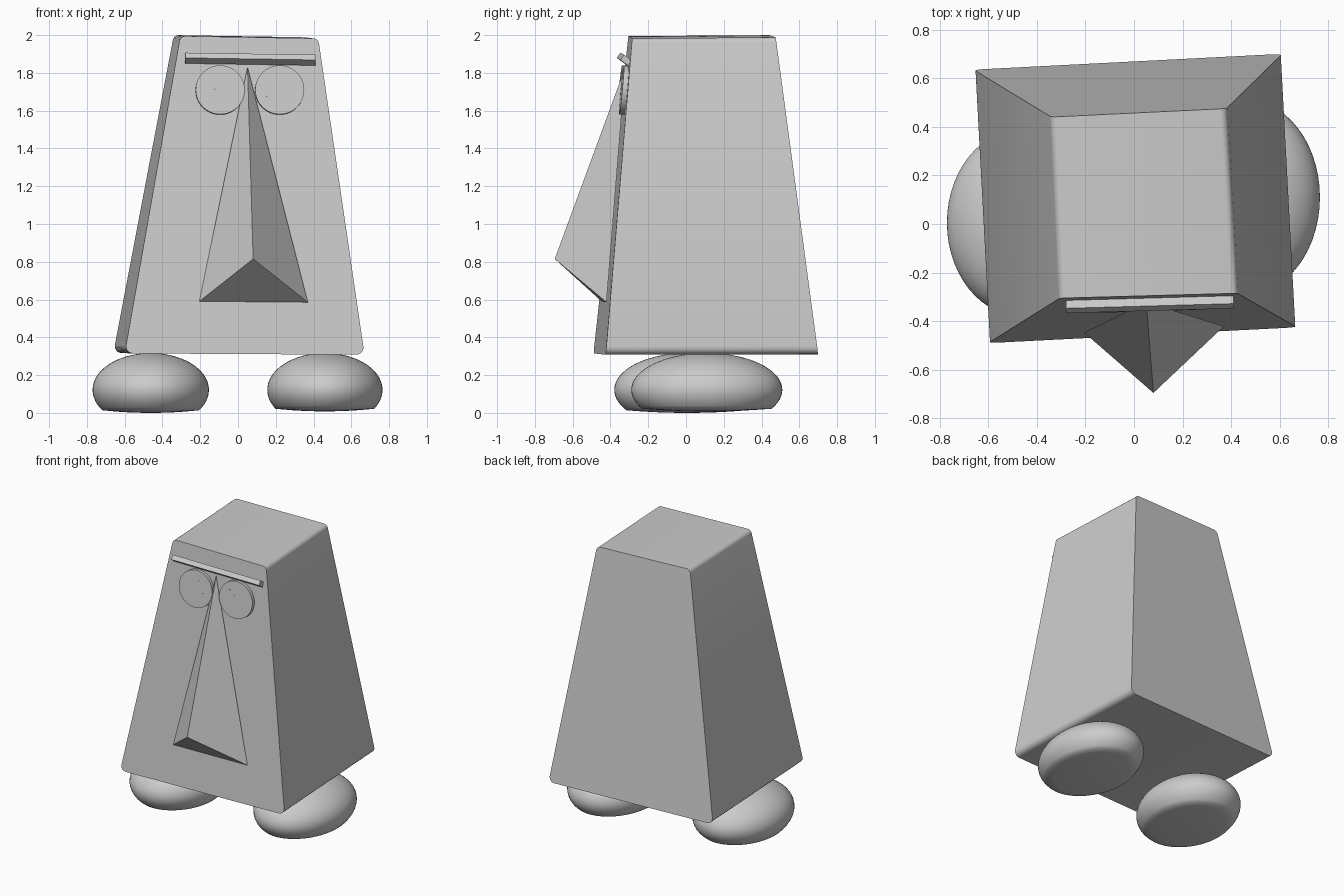
import bpy, bmesh, math
from mathutils import Vector, Matrix

if "Cube" in bpy.data.objects:
    bpy.data.objects.remove(bpy.data.objects["Cube"], do_unlink=True)

GREY = (0.6, 0.6, 0.6, 1)
mat = bpy.data.materials.new("plain_grey")
mat.use_nodes = True
mat.diffuse_color = GREY
mat.node_tree.nodes["Principled BSDF"].inputs["Base Color"].default_value = GREY


def finish(name, bm, smooth=None):
    bmesh.ops.recalc_face_normals(bm, faces=bm.faces[:])
    mesh = bpy.data.meshes.new(name)
    bm.to_mesh(mesh)
    bm.free()
    mesh.materials.append(mat)
    ob = bpy.data.objects.new(name, mesh)
    bpy.context.collection.objects.link(ob)
    if smooth:
        bpy.ops.object.select_all(action='DESELECT')
        ob.select_set(True)
        bpy.context.view_layer.objects.active = ob
        bpy.ops.object.shade_smooth_by_angle(angle=math.radians(smooth))
    return ob


def solid(points, faces):
    bm = bmesh.new()
    vs = [bm.verts.new(p) for p in points]
    for f in faces:
        bm.faces.new([vs[i] for i in f])
    return bm


BOX = [(0, 1, 2, 3), (4, 5, 6, 7), (0, 1, 5, 4), (1, 2, 6, 5), (2, 3, 7, 6), (3, 0, 4, 7)]

# Body: slightly turned tapering block, rounded along the edges that run front to back
bm = solid([(-0.60, -0.49, 0.315), (0.67, -0.425, 0.308), (0.61, 0.70, 0.31), (-0.66, 0.635, 0.317),
            (-0.305, -0.305, 1.995), (0.425, -0.285, 1.982), (0.38, 0.475, 1.988), (-0.34, 0.44, 2.0)], BOX)
for low, radius in ((True, 0.045), (False, 0.025)):
    edges = [e for e in bm.edges
             if abs(e.verts[0].co.y - e.verts[1].co.y) > 0.6
             and all((v.co.z < 1) == low for v in e.verts)]
    bmesh.ops.bevel(bm, geom=edges, offset=radius, segments=5, profile=0.5, affect='EDGES')
finish("body", bm, 30)


# Point on the sloping front of the body
def front(x, z, out=0.0):
    t = (z - 0.31) / 1.68
    y = (-0.46 + 0.05 * x) * (1 - t) + (-0.295 + 0.028 * x) * t
    return Vector((x, y, z)) + NORMAL * out


NORMAL = Vector((0.035, -1, 0.098)).normalized()
TURN = NORMAL.to_track_quat('Z', 'Y').to_matrix().to_4x4()

# Nose: long pyramid with its tip near the lower end
bm = solid([front(0.05, 1.83, 0.012), front(-0.205, 0.59, 0.005), front(0.37, 0.585, 0.005), (0.08, -0.695, 0.815)],
           [(0, 1, 3), (0, 3, 2), (1, 2, 3), (0, 2, 1)])
finish("nose", bm)


# Eyes: flat discs with thin pupils
def disc(name, x, z, radius, depth, out):
    bm = bmesh.new()
    bmesh.ops.create_cone(bm, cap_ends=True, segments=40, radius1=radius, radius2=radius, depth=depth,
                          matrix=Matrix.Translation(front(x, z, out - depth / 2)) @ TURN)
    finish(name, bm, 30)


for side, x, pupil_x in (("right", -0.095, -0.075), ("left", 0.22, 0.16)):
    disc(side + "_eye", x, 1.708, 0.13, 0.04, 0.026)
    disc(side + "_pupil", pupil_x, 1.72, 0.05, 0.006, 0.0265)

# Brow: bar turned on its long axis
bm = bmesh.new()
bmesh.ops.create_cube(bm, size=1)
bmesh.ops.transform(bm, verts=bm.verts, matrix=(
    Matrix.Translation((0.065, -0.327, 1.873)) @ Matrix.Rotation(math.radians(1.6), 4, 'Z')
    @ Matrix.Rotation(math.radians(0.9), 4, 'Y') @ Matrix.Rotation(math.radians(-36), 4, 'X')
    @ Matrix.Diagonal((0.69, 0.05, 0.034, 1))))
finish("brow", bm)


# Feet: ellipsoids with a shallow domed sole
def foot(name, x, y, rx, ry, base):
    middle, rz, sole = 0.122, 0.195, base + 0.014
    cut = math.asin((sole - middle) / rz)
    profile = []
    for i in range(25):
        a = math.pi / 2 + (cut - math.pi / 2) * i / 24
        profile.append((math.cos(a), middle + rz * math.sin(a)))
    rim = math.cos(cut)
    for i in range(1, 7):
        r = 1 - i / 6
        profile.append((rim * r, base + (sole - base) * r * r))
    bm = bmesh.new()
    vs = [bm.verts.new((r, 0, z)) for r, z in profile]
    edges = [bm.edges.new(pair) for pair in zip(vs, vs[1:])]
    bmesh.ops.spin(bm, geom=vs + edges, axis=(0, 0, 1), cent=(0, 0, 0), angle=math.tau, steps=56)
    bmesh.ops.remove_doubles(bm, verts=bm.verts[:], dist=0.0005)
    for v in bm.verts:
        v.co.x, v.co.y = x + rx * v.co.x, y + ry * v.co.y
    finish(name, bm, 60)


foot("right_foot", -0.462, 0.005, 0.308, 0.385, 0.0)
foot("left_foot", 0.46, 0.11, 0.305, 0.40, 0.008)
